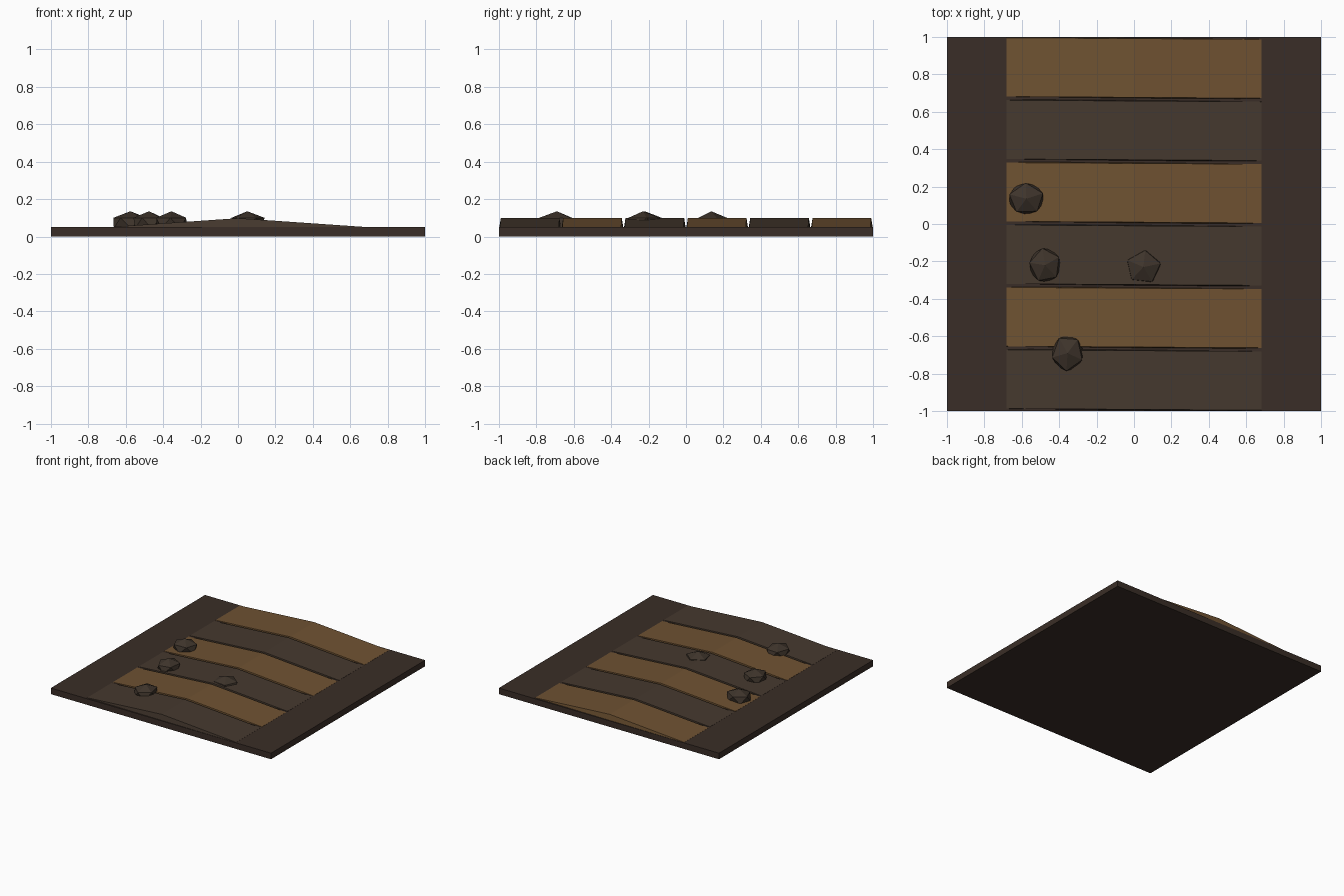
import bpy, bmesh, math
from mathutils import Matrix

if "Cube" in bpy.data.objects:
    bpy.data.objects.remove(bpy.data.objects["Cube"])


def material(name, rgb):
    m = bpy.data.materials.new(name)
    m.diffuse_color = (*rgb, 1)
    m.use_nodes = True
    m.node_tree.nodes["Principled BSDF"].inputs["Base Color"].default_value = m.diffuse_color
    return m


EARTH = material("dark_earth", (0.042, 0.027, 0.02))
BROWN = material("brown_wood", (0.16, 0.085, 0.032))
DARK = material("dark_wood", (0.061, 0.041, 0.028))
ROCK = material("rock", (0.048, 0.034, 0.024))


def finish(bm, name, mat):
    bmesh.ops.recalc_face_normals(bm, faces=bm.faces)
    me = bpy.data.meshes.new(name)
    bm.to_mesh(me)
    bm.free()
    me.materials.append(mat)
    ob = bpy.data.objects.new(name, me)
    bpy.context.collection.objects.link(ob)
    return ob


# Flat base slab
bm = bmesh.new()
bmesh.ops.create_cube(bm, size=1, matrix=Matrix.Translation((0, 0, 0.025)) @ Matrix.Diagonal((2, 2, 0.05, 1)))
finish(bm, "base_slab", EARTH)


# Six arched boards, narrower at the top so dark seams show between them
def board(i):
    y = -1 + (i + 0.5) / 3
    bm = bmesh.new()
    sections = []
    for x, z in ((-0.68, 0.051), (0, 0.098), (0.68, 0.051)):
        skew = -0.006 * x
        sections.append([bm.verts.new((x, y + skew + dy, h)) for dy, h in
                         ((-0.162, 0.04), (0.162, 0.04), (0.157, z), (-0.157, z))])
    for a, b in zip(sections, sections[1:]):
        for k in range(4):
            n = (k + 1) % 4
            bm.faces.new((a[k], a[n], b[n], b[k]))
    bm.faces.new(sections[0])
    bm.faces.new(sections[-1])
    finish(bm, f"board_{i + 1}", BROWN if i % 2 else DARK)


for i in range(6):
    board(i)

# Flattened low-poly stones, half sunk into the boards
stones = [(-0.575, 0.135, 0.105, 0.094, 20), (-0.475, -0.22, 0.094, 0.102, 100),
          (0.05, -0.23, 0.104, 0.1, 84), (-0.355, -0.69, 0.094, 0.106, 50)]
for i, (x, y, rx, ry, turn) in enumerate(stones):
    bm = bmesh.new()
    bmesh.ops.create_icosphere(bm, subdivisions=1, radius=1)
    top = max(bm.verts, key=lambda v: v.co.z)
    ring = top.link_edges[0].other_vert(top).co
    spin = math.radians(turn) - math.atan2(ring.y, ring.x)
    bmesh.ops.transform(bm, verts=bm.verts, matrix=Matrix.Translation((x, y, 0.072))
                        @ Matrix.Diagonal((rx, ry, 0.063, 1)) @ Matrix.Rotation(spin, 4, 'Z'))
    finish(bm, f"stone_{i + 1}", ROCK)
